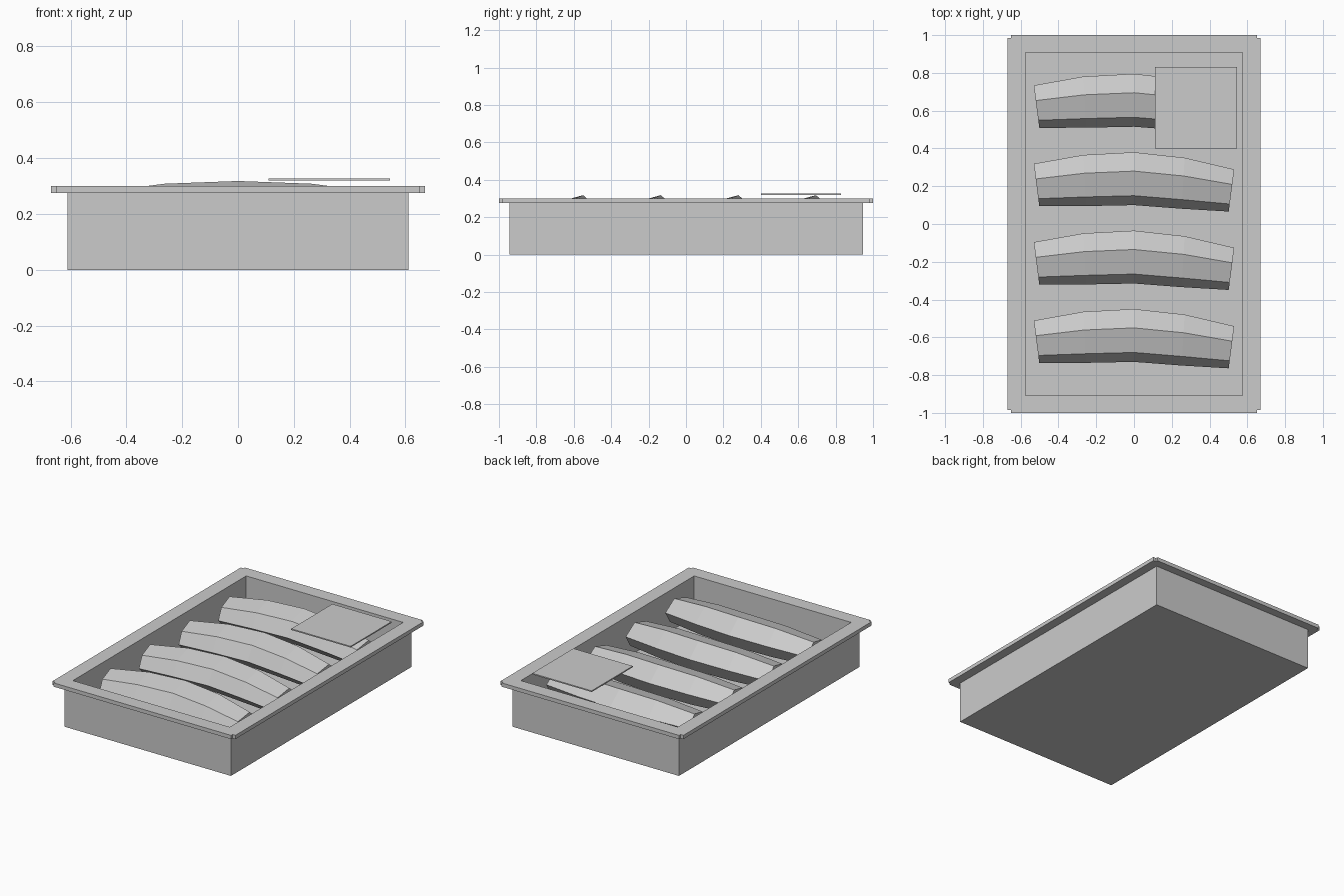
import bpy, bmesh, math

if "Cube" in bpy.data.objects:
    bpy.data.objects.remove(bpy.data.objects["Cube"])


def box(name, x0, x1, y0, y1, z0, z1):
    bm = bmesh.new()
    bmesh.ops.create_cube(bm, size=1)
    for v in bm.verts:
        v.co = ((x0 + x1) / 2 + v.co.x * (x1 - x0),
                (y0 + y1) / 2 + v.co.y * (y1 - y0),
                (z0 + z1) / 2 + v.co.z * (z1 - z0))
    return finish(name, bm)


def finish(name, bm):
    bmesh.ops.recalc_face_normals(bm, faces=bm.faces)
    me = bpy.data.meshes.new(name)
    bm.to_mesh(me)
    bm.free()
    ob = bpy.data.objects.new(name, me)
    bpy.context.collection.objects.link(ob)
    return ob


def frame(name, quarter, hole, z0, z1):
    """Ring with an outer outline mirrored from one quarter and a rectangular hole."""
    def mirrored(q):
        r = q[::-1]
        return (q + [(-x, y) for x, y in r] + [(-x, -y) for x, y in q]
                + [(x, -y) for x, y in r])
    bm = bmesh.new()
    edges = []
    for pts in (mirrored(quarter), mirrored([hole])):
        vs = [bm.verts.new((x, y, z0)) for x, y in pts]
        edges += [bm.edges.new((vs[i], vs[(i + 1) % len(vs)])) for i in range(len(vs))]
    bmesh.ops.triangle_fill(bm, edges=edges, use_beauty=True)
    out = bmesh.ops.extrude_face_region(bm, geom=bm.faces[:])
    for v in out["geom"]:
        if isinstance(v, bmesh.types.BMVert):
            v.co.z = z1
    return finish(name, bm)


# Tray: walls, floor and overhanging rim with notched corners
HOLE = (0.575, 0.907)
frame("tray_walls", [(0.61, 0.945)], HOLE, 0, 0.275)
box("tray_floor", -0.58, 0.58, -0.915, 0.915, 0, 0.03)
frame("tray_rim", [(0.67, 0.985), (0.65, 0.985), (0.65, 1.0)], HOLE, 0.275, 0.30)

# Bent six-sided bars: section as (y, z) offsets, stations as (x, y, z, scale, lean)
SECTION = [(0.14, 0.02), (0.04, 0.105), (-0.09, 0.07),
           (-0.14, -0.02), (-0.04, -0.105), (0.09, -0.07)]
STATIONS = [(-0.516, 0.192, 0.191, 0.80, -0.13), (-0.26, 0.223, 0.207, 0.965, -0.06),
            (0, 0.24, 0.213, 1.0, 0), (0.26, 0.223, 0.207, 0.965, 0.06),
            (0.516, 0.192, 0.191, 0.80, 0.13)]


def bar(name, shift):
    bm = bmesh.new()
    rings = []
    for x, y, z, s, lean in STATIONS:
        ring = []
        for dy, dz in SECTION:
            px = x + lean * dy * s
            # slight clockwise turn seen from above
            ring.append(bm.verts.new((px, y + dy * s - 0.028 * px + shift, z + dz * s)))
        rings.append(ring)
    n = len(SECTION)
    for a, b in zip(rings, rings[1:]):
        for i in range(n):
            j = (i + 1) % n
            bm.faces.new((a[i], a[j], b[j], b[i]))
    bm.faces.new(rings[0])
    bm.faces.new(rings[-1])
    return finish(name, bm)


for k in range(4):
    bar(f"curved_bar_{k + 1}", 0.415 * (1 - k))

# Flat card above the back right corner
box("price_card", 0.11, 0.545, 0.40, 0.83, 0.319, 0.327)
